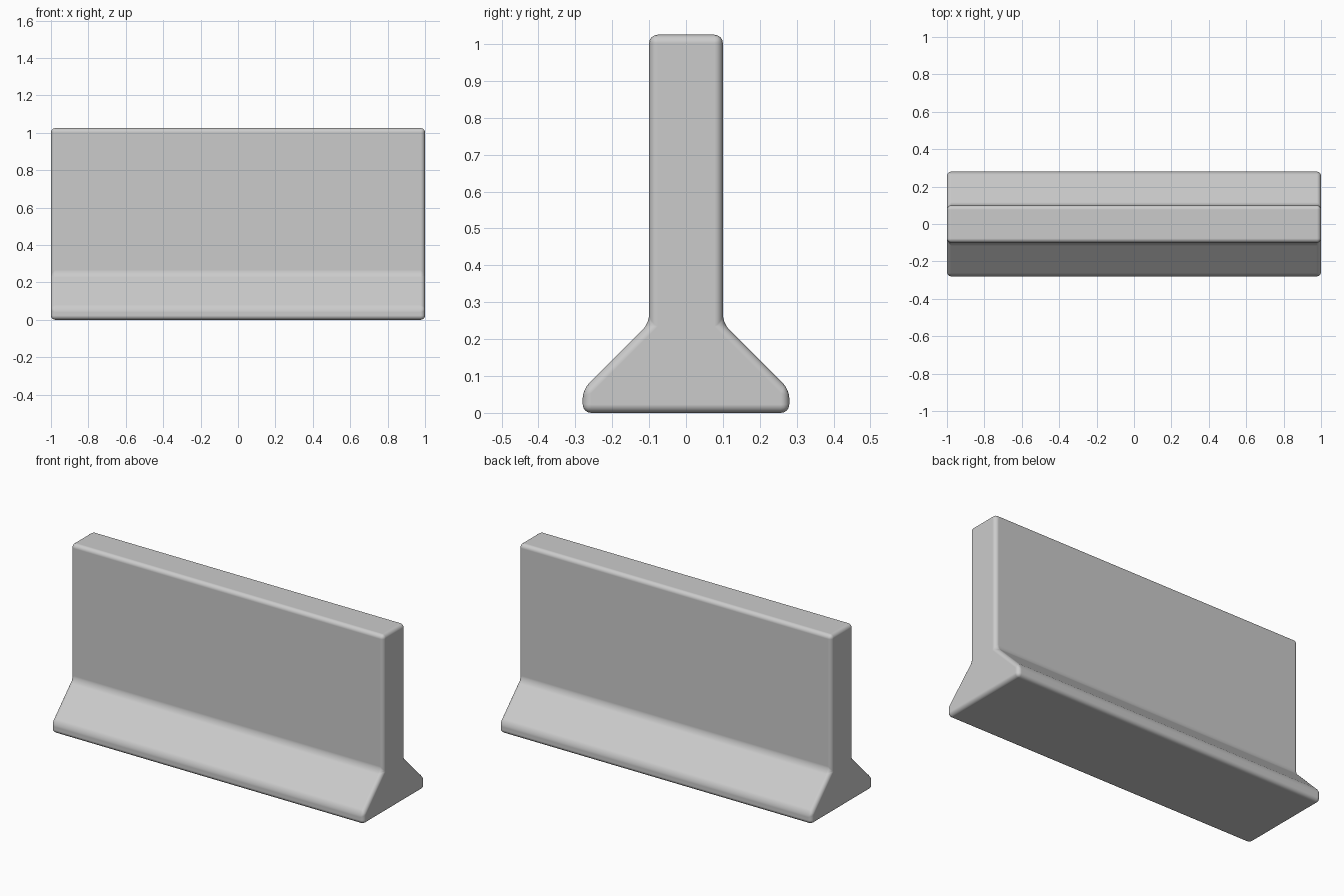
import bpy, bmesh

cube = bpy.data.objects.get("Cube")
if cube:
    bpy.data.objects.remove(cube, do_unlink=True)

# Concrete colour
concrete = bpy.data.materials.new("concrete_grey")
concrete.use_nodes = True
colour = (0.6, 0.6, 0.6, 1)
concrete.diffuse_color = colour
concrete.node_tree.nodes["Principled BSDF"].inputs["Base Color"].default_value = colour

# Half profile, mirrored into the full cross-section
HALF = [(0.28, 0), (0.28, 0.063), (0.1, 0.243), (0.1, 1.025)]
section = HALF + [(-y, z) for y, z in reversed(HALF)]

# Barrier body: cross-section extruded along its length
bm = bmesh.new()
end = bm.faces.new([bm.verts.new((-1, y, z)) for y, z in section])
result = bmesh.ops.extrude_face_region(bm, geom=[end])
moved = [v for v in result["geom"] if isinstance(v, bmesh.types.BMVert)]
bmesh.ops.translate(bm, verts=moved, vec=(2, 0, 0))
bmesh.ops.recalc_face_normals(bm, faces=bm.faces)
mesh = bpy.data.meshes.new("barrier_wall")
bm.to_mesh(mesh)
bm.free()
mesh.materials.append(concrete)
barrier = bpy.data.objects.new("barrier_wall", mesh)
bpy.context.collection.objects.link(barrier)

# Rounded edges with smooth shading
bpy.context.view_layer.objects.active = barrier
barrier.select_set(True)
bpy.ops.object.shade_smooth()
bevel = barrier.modifiers.new("rounded_edges", "BEVEL")
bevel.width = 0.023
bevel.segments = 4
bevel.limit_method = "ANGLE"
bevel.harden_normals = True
